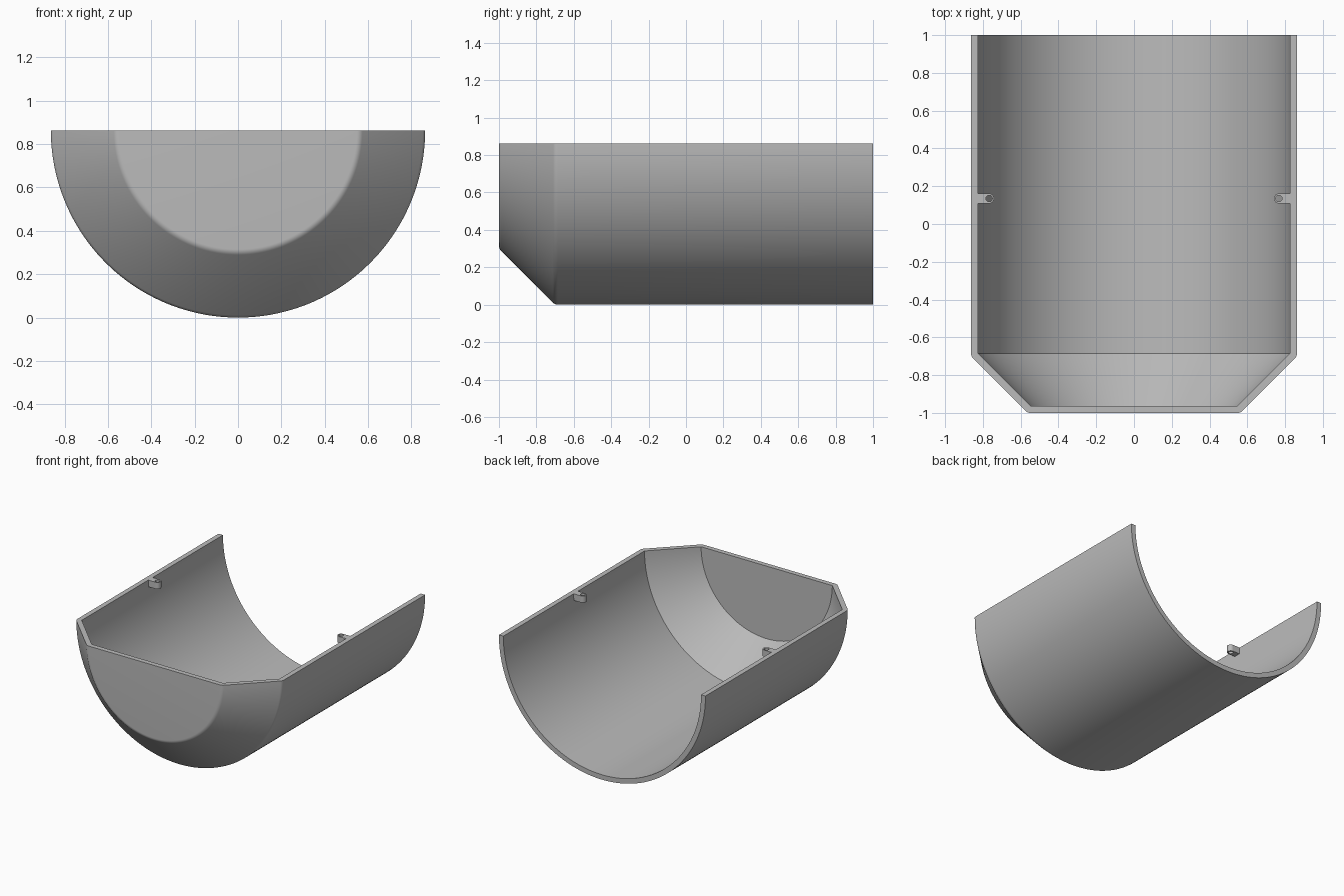
import bpy
import bmesh
from math import cos, sin, pi, radians
from mathutils import Vector, Matrix

cube = bpy.data.objects.get("Cube")
if cube:
    bpy.data.objects.remove(cube)

RADIUS = 0.863        # outer radius, also the height of the open rim
WALL = 0.037
INNER = RADIUS - WALL
STEPS = 96

grey = bpy.data.materials.new("plain_grey")
grey.use_nodes = True
colour = (0.5, 0.5, 0.5, 1)
grey.diffuse_color = colour
grey.node_tree.nodes["Principled BSDF"].inputs["Base Color"].default_value = colour


def finish(bm, name):
    bmesh.ops.recalc_face_normals(bm, faces=bm.faces)
    mesh = bpy.data.meshes.new(name)
    bm.to_mesh(mesh)
    bm.free()
    obj = bpy.data.objects.new(name, mesh)
    bpy.context.collection.objects.link(obj)
    mesh.materials.append(grey)
    bpy.ops.object.select_all(action='DESELECT')
    obj.select_set(True)
    bpy.context.view_layer.objects.active = obj
    bpy.ops.object.shade_smooth_by_angle(angle=radians(30))
    return obj


def arc(centre, start, end, steps=5):
    angles = [radians(start + (end - start) * i / steps) for i in range(steps + 1)]
    return [(centre[0] + WALL * cos(a), centre[1] + WALL * sin(a)) for a in angles]


# Half-round trough: wall section swept half a turn about the long axis
nose = (INNER - 0.278, WALL - 1)
shoulder = (INNER, nose[1] + 0.278)
section = [(0, -1)] + arc(nose, -90, -45) + arc(shoulder, -45, 0)
section += [(RADIUS, 1), (INNER, 1), shoulder, nose, (0, nose[1])]

bm = bmesh.new()
verts = [bm.verts.new((r, y, RADIUS)) for r, y in section]
edges = [bm.edges.new(pair) for pair in zip(verts, verts[1:])]
swept = bmesh.ops.spin(bm, geom=verts + edges, cent=(0, 0, RADIUS), axis=(0, 1, 0),
                       angle=pi, steps=STEPS)
last = [g for g in swept["geom_last"] if isinstance(g, bmesh.types.BMVert)]
last.sort(key=lambda v: min(range(len(section)), key=lambda i: (
    Vector((-section[i][0], section[i][1], RADIUS)) - v.co).length))
bm.faces.new(verts)      # flat rim, left half
bm.faces.new(last)       # flat rim, right half
bmesh.ops.remove_doubles(bm, verts=bm.verts, dist=0.0002)
finish(bm, "trough_shell")


# Drilled lugs inside the rim
def lug(name, side):
    half, hole, reach, depth, count = 0.026, 0.017, 0.062, 0.05, 32
    outline, bore = [], []
    for i in range(count):
        c, s = cos(2 * pi * i / count), sin(2 * pi * i / count)
        grow = half if c > -0.001 else 1 / max(-c / reach, abs(s) / half)
        outline.append((c * grow, s * grow))
        bore.append((c * hole, s * hole))
    bm = bmesh.new()
    rings = [[bm.verts.new((-side * (x - 0.767), y + 0.135, z)) for x, y in loop]
             for loop, z in ((outline, RADIUS), (outline, RADIUS - depth),
                             (bore, RADIUS - depth), (bore, RADIUS))]
    for a, b in zip(rings, rings[1:] + rings[:1]):
        for i in range(count):
            j = (i + 1) % count
            bm.faces.new((a[i], a[j], b[j], b[i]))
    finish(bm, name)


lug("left_lug", 1)
lug("right_lug", -1)
